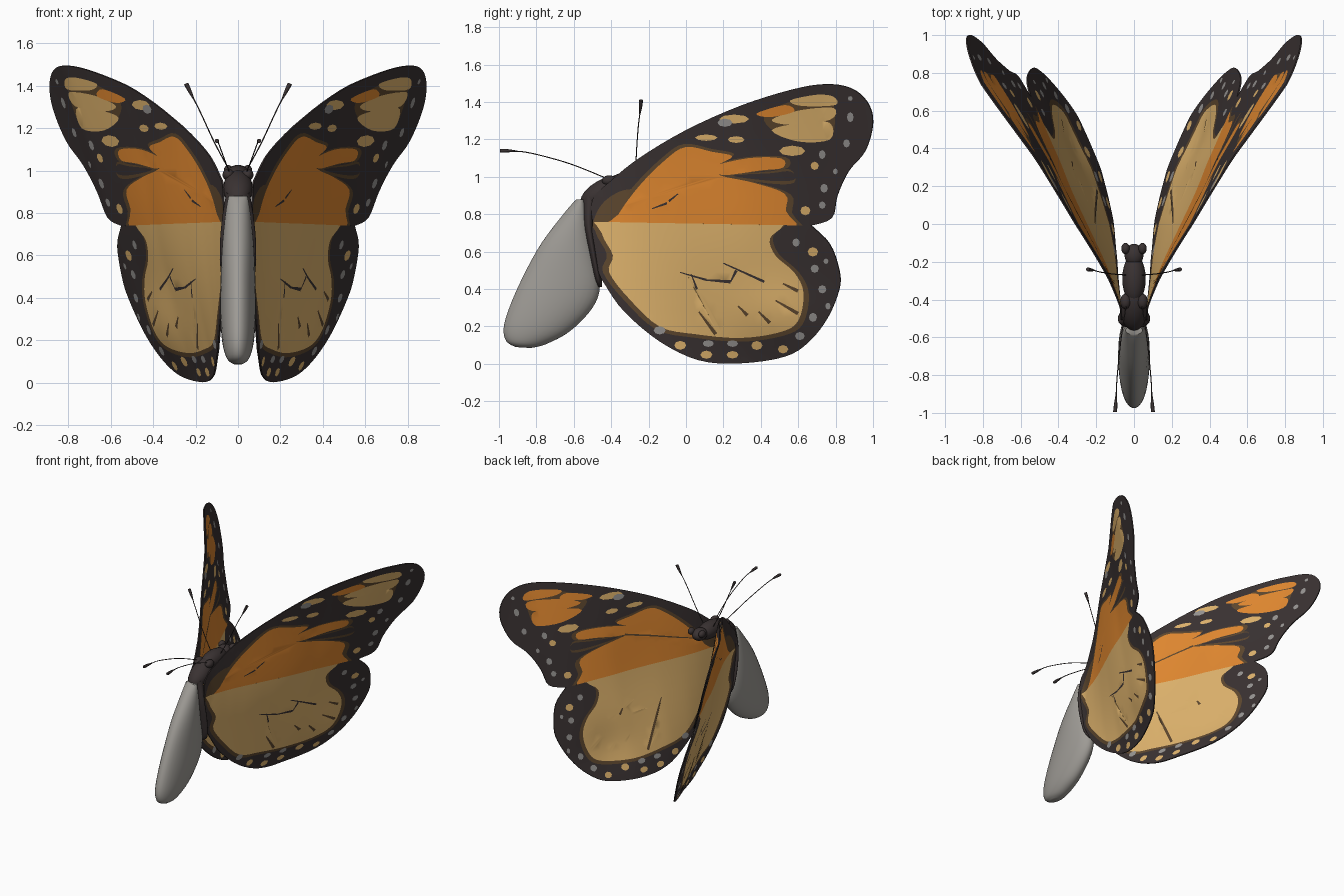
import bpy, bmesh, math
from mathutils import Vector
from mathutils.geometry import delaunay_2d_cdt

if "Cube" in bpy.data.objects:
    bpy.data.objects.remove(bpy.data.objects["Cube"])

def mat(name, r, g, b):
    m = bpy.data.materials.new(name)
    m.diffuse_color = (r, g, b, 1)
    m.use_nodes = True
    m.node_tree.nodes["Principled BSDF"].inputs["Base Color"].default_value = m.diffuse_color
    return m

MATS = [mat("dark_brown", .042, .032, .032), mat("rim_brown", .112, .064, .028),
        mat("orange", .76, .25, .03), mat("cream", .75, .46, .155), mat("spot_grey", .31, .30, .29)]
GREY = mat("abdomen_grey", .34, .325, .30)
DARK, BROWN, ORANGE, CREAM, SPOT = range(5)

def smooth(pts, closed=True, n=4):
    """Catmull-Rom through 2D or 3D points."""
    p, out, k = [Vector(q) for q in pts], [], len(pts)
    at = (lambda i: p[i % k]) if closed else (lambda i: p[max(0, min(k - 1, i))])
    for i in range(k if closed else k - 1):
        a, b, c, d = at(i - 1), at(i), at(i + 1), at(i + 2)
        for s in range(n):
            t = s / n
            out.append(.5 * (2 * b + (c - a) * t + (2 * a - 5 * b + 4 * c - d) * t * t + (3 * b - a - 3 * c + d) * t ** 3))
    return out if closed else out + [p[-1]]

def inside(q, poly):
    hit, j = False, len(poly) - 1
    for i in range(len(poly)):
        a, b = poly[i], poly[j]
        if (a.y > q.y) != (b.y > q.y) and q.x < (b.x - a.x) * (q.y - a.y) / (b.y - a.y) + a.x:
            hit = not hit
        j = i
    return hit

def oval(y, z, ry, rz):
    return [Vector((y + ry * math.cos(a * math.pi / 4), z + rz * math.sin(a * math.pi / 4))) for a in range(8)]

def streak(y0, z0, y1, z1, w):
    a, b = Vector((y0, z0)), Vector((y1, z1))
    n = Vector((a.y - b.y, b.x - a.x)).normalized() * w
    return [a - n * .4, b - n, b + n, a + n * .4]

def grow(poly, f):
    c = sum(poly, Vector((0, 0))) / len(poly)
    return [c + (q - c) * f for q in poly]

def lerp(table, v):
    for (a, fa), (b, fb) in zip(table, table[1:]):
        if v <= b or b == table[-1][0]:
            return fa + (fb - fa) * max(0, (v - a)) / (b - a)

LOW = [(-.45, .06), (-.2, .07), (0, .095), (.3, .17), (.58, .275), (.83, .39), (1.0, .51)]
HIGH = [(-.45, .07), (-.3, .145), (0, .33), (.34, .515), (.75, .785), (1.0, .90)]

def wing_x(y, z):
    lo = lerp(LOW, y)
    camber = .045 * math.exp(-((y - .22) / .4) ** 2 - ((z - .62) / .45) ** 2)
    camber += .035 * math.exp(-((y - .47) / .24) ** 2 - ((z - .24) / .18) ** 2)
    return lo + (lerp(HIGH, y) - lo) * z / 1.4 + camber

def finish(ob, mats, angle=40):
    for m in mats:
        ob.data.materials.append(m)
    bpy.ops.object.select_all(action='DESELECT')
    ob.select_set(True)
    bpy.context.view_layer.objects.active = ob
    bpy.ops.object.convert(target='MESH')
    bpy.ops.object.shade_smooth_by_angle(angle=math.radians(angle))

def link(name, data):
    ob = bpy.data.objects.new(name, data)
    bpy.context.collection.objects.link(ob)
    return ob

def wings(name, outline, patches):
    """Pair of curved wings; patches are (colour outside, colour inside, polygon), later ones on top."""
    # Subdivide the straight seam so that both wings bend alike along it
    a, b = outline[-1], outline[0]
    outline = outline + [a.lerp(b, i / 40) for i in range(1, 40)]
    pts, edges = [], []
    for loop in [outline] + [p[2] for p in patches]:
        s, k = len(pts), len(loop)
        pts += [Vector(q) for q in loop]
        edges += [(s + i, s + (i + 1) % k) for i in range(k)]
    for i in range(-14, 26):
        for j in range(0, 38):
            q = Vector((i * .04 + .013 * (j % 2), j * .04 + .011))
            if inside(q, outline):
                pts.append(q)
    vs, _, fs, *_ = delaunay_2d_cdt(pts, edges, [], 0, 1e-4)
    bm = bmesh.new()
    bv = [bm.verts.new((wing_x(v.x, v.y), v.x, v.y)) for v in vs]
    for f in fs:
        if inside(sum((vs[i] for i in f), Vector((0, 0))) / len(f), outline):
            bm.faces.new([bv[i] for i in f])
    bmesh.ops.delete(bm, geom=[v for v in bm.verts if not v.link_faces], context='VERTS')
    me = bpy.data.meshes.new(name)
    bm.to_mesh(me)
    ob = link(name, me)
    so = ob.modifiers.new("thick", 'SOLIDIFY')
    so.thickness, so.offset = .008, 0
    ob.modifiers.new("mirror", 'MIRROR').use_mirror_merge = False
    finish(ob, MATS)
    # Colour each face by the last patch that holds it, outside and inside apart
    boxes = [(min(q.x for q in p), max(q.x for q in p), min(q.y for q in p), max(q.y for q in p)) for *_, p in patches]
    for f in ob.data.polygons:
        side = int(f.normal.x * f.center.x < 0)
        c = (f.center - f.normal * .004).yz
        for patch, (y0, y1, z0, z1) in zip(patches, boxes):
            if patch[side] is not None and y0 < c.x < y1 and z0 < c.y < z1 and inside(c, patch[2]):
                f.material_index = patch[side]

def both(colour, polys):
    return [(colour, colour, p) for p in polys]

# Forewings
fore = smooth([(-.5, .76), (-.5, .88), (-.40, .98), (-.25, 1.10), (0, 1.25), (.29, 1.38), (.56, 1.465), (.74, 1.495),
               (.88, 1.475), (.97, 1.40), (1.0, 1.29), (.96, 1.14), (.87, 1.03), (.81, .90), (.78, .78), (.67, .74)], False)
orange = smooth([(-.40, .70), (-.36, .80), (-.25, .95), (-.11, 1.09), (0, 1.16), (.14, 1.135), (.25, 1.11), (.17, 1.06),
                 (.18, 1.01), (.36, .97), (.53, .91), (.535, .82), (.53, .70)])
bar = smooth([(.13, 1.05), (.33, 1.10), (.51, 1.10), (.52, 1.05), (.40, 1.035), (.2, 1.01)])
fp = both(BROWN, [smooth([(-.48, .70), (-.46, .84), (-.33, .93), (-.2, .9), (-.2, .72)]), grow(orange, 1.08), grow(bar, 1.15)])
fp += both(ORANGE, [orange, bar])
fp += both(BROWN, [smooth([(.22, 1.005), (.45, 1.03), (.56, 1.04), (.58, .97), (.45, .965)]),
                   smooth([(.42, 1.32), (.55, 1.40), (.77, 1.43), (.78, 1.22), (.6, 1.21), (.48, 1.24)])])
fp += both(DARK, [smooth([(.25, 1.007), (.45, 1.02), (.56, 1.03), (.58, .985), (.45, .98)])])
fp += [(CREAM, ORANGE, smooth(p)) for p in [[(.56, 1.41), (.70, 1.44), (.79, 1.43), (.80, 1.385), (.62, 1.38)],
                                            [(.46, 1.305), (.6, 1.355), (.79, 1.37), (.77, 1.305), (.56, 1.28)],
                                            [(.46, 1.25), (.62, 1.29), (.77, 1.29), (.77, 1.20), (.6, 1.19)]]]
fp += both(ORANGE, [smooth([(.38, 1.34), (.53, 1.385), (.58, 1.35), (.45, 1.32)])])
fp += [(DARK, None, streak(-.18, .83, -.10, .86, .006)), (DARK, None, streak(-.04, .91, -.09, .87, .006)),
       (None, BROWN, streak(-.34, .85, .2, 1.01, .007))]
fp += both(CREAM, [oval(*o) for o in [(.57, 1.14, .07, .028), (.26, 1.31, .08, .024), (.11, 1.21, .06, .017),
                                      (.27, 1.2, .045, .018), (.64, .82, .027, .025), (.69, 1.06, .022, .022)]])
fp += both(SPOT, [oval(*o) for o in [(.21, 1.29, .04, .022), (.88, 1.32, .018, .027), (.73, 1.12, .018, .024),
                                     (.86, 1.18, .018, .022), (.74, .94, .02, .024), (.73, .85, .018, .02),
                                     (.88, 1.42, .013, .013), (.8, 1.03, .013, .016)]])
wings("forewings", fore, fp)

# Hindwings
hind = smooth([(.67, .74), (.77, .64), (.82, .50), (.82, .40), (.76, .25), (.66, .12), (.53, .04), (.29, .004),
               (.07, .02), (-.14, .12), (-.33, .28), (-.43, .42), (-.47, .5), (-.5, .66), (-.5, .76)], False)
cream = smooth([(-.44, .84), (-.45, .70), (-.39, .58), (-.41, .49), (-.3, .345), (-.14, .2), (.05, .16), (.29, .14),
                (.5, .17), (.6, .23), (.63, .38), (.58, .49), (.48, .58), (.45, .67), (.52, .74), (.53, .84)])
hp = both(BROWN, [grow(cream, 1.06)]) + both(CREAM, [cream])
hp += [(DARK, None, streak(*s)) for s in [(-.03, .49, .11, .45, .006), (.1, .45, .24, .44, .009), (.24, .44, .27, .50, .008),
                                          (.2, .54, .42, .44, .007), (.03, .48, .06, .40, .006)]]
hp += [(None, BROWN, streak(*s)) for s in [(0, .5, .18, .17, .009), (.3, .5, .33, .46, .009)]]
hp += [(BROWN, None, streak(*s)) for s in [(.07, .28, .16, .16, .01), (.28, .31, .33, .26, .01), (.39, .28, .45, .22, .01),
                                           (.48, .34, .6, .27, .01), (.52, .43, .6, .39, .01)]]
hp += both(CREAM, [oval(*o) for o in [(.68, .60, .028, .025), (.52, .08, .028, .022), (.38, .10, .03, .024),
                                      (.25, .05, .032, .02), (.11, .05, .032, .022), (-.03, .10, .032, .024)]])
hp += both(SPOT, [oval(*o) for o in [(.73, .40, .022, .022), (.69, .51, .022, .022), (.59, .65, .02, .022), (.61, .15, .026, .022),
                                     (.68, .25, .022, .024), (.25, .11, .03, .018), (.12, .11, .03, .018),
                                     (-.14, .18, .032, .022), (.76, .31, .014, .018), (.75, .55, .013, .015)]])
wings("hindwings", hind, hp)

def loft(name, rings, m, n=32):
    """Skin over oval rings: front y, z, back y, z, half width."""
    bm = bmesh.new()
    loops = []
    for r in smooth(rings, False):
        f, b, w = Vector((0, r[0], r[1])), Vector((0, r[2], r[3])), r[4]
        loops.append([bm.verts.new((f + b) / 2 + (f - b) / 2 * math.cos(a) + Vector((w * math.sin(a), 0, 0)))
                      for a in (2 * math.pi * i / n for i in range(n))])
    for p, q in zip(loops, loops[1:]):
        for i in range(n):
            bm.faces.new((p[i], p[(i + 1) % n], q[(i + 1) % n], q[i]))
    bm.faces.new(loops[0])
    bm.faces.new(loops[-1])
    bmesh.ops.recalc_face_normals(bm, faces=bm.faces)
    me = bpy.data.meshes.new(name)
    bm.to_mesh(me)
    finish(link(name, me), [m], 50)

# Hanging abdomen and the dark strip behind it
loft("abdomen", [(-.585, .88, -.54, .88, .045), (-.64, .82, -.52, .76, .06), (-.77, .65, -.49, .60, .076),
                 (-.87, .47, -.46, .42, .083), (-.945, .30, -.50, .30, .083), (-.975, .19, -.62, .175, .073),
                 (-.96, .12, -.75, .105, .052), (-.91, .09, -.83, .085, .022)], GREY)
loft("abdomen_back", [(-.555, .88, -.47, .92, .055), (-.55, .75, -.49, .75, .078), (-.52, .60, -.475, .60, .086),
                      (-.49, .46, -.45, .45, .07), (-.47, .41, -.45, .41, .025)], MATS[DARK])

# Thorax, head, eyes and knobs
def ball(name, loc, size, tilt=0):
    bpy.ops.mesh.primitive_uv_sphere_add(segments=24, ring_count=14, location=loc, rotation=(tilt, 0, 0))
    ob = bpy.context.object
    ob.name, ob.scale = name, size
    finish(ob, [MATS[DARK]], 60)

ball("thorax", (0, -.45, .915), (.07, .13, .065), .55)
ball("upper_thorax", (0, -.29, .965), (.062, .13, .062))
ball("head", (0, -.165, .975), (.05, .06, .045))
for s, side in ((-1, "left"), (1, "right")):
    ball(side + "_eye", (s * .045, -.13, 1.0), (.022, .03, .026))
    ball(side + "_knob", (s * .045, -.41, .98), (.028, .04, .028))
    # Feelers: path points, clubbed at the tip
    for name, path in (("front_feeler", [(.04, -.42, .99), (.07, -.62, 1.07), (.09, -.82, 1.125), (.095, -.92, 1.138), (.1, -.995, 1.14)]),
                       ("top_feeler", [(.04, -.27, 1.0), (.11, -.265, 1.13), (.175, -.255, 1.27), (.215, -.245, 1.35), (.245, -.24, 1.41)])):
        cu = bpy.data.curves.new(side + "_" + name, 'CURVE')
        cu.dimensions, cu.bevel_depth, cu.bevel_resolution, cu.use_fill_caps = '3D', .01, 2, True
        pts = smooth(path, False)
        sp = cu.splines.new('POLY')
        sp.points.add(len(pts) - 1)
        for i, p in enumerate(pts):
            t = i / (len(pts) - 1)
            sp.points[i].co = (s * p.x, p.y, p.z, 1)
            sp.points[i].radius = .28 if t < .7 else .28 + .75 * math.sin(min(1, (t - .7) / .25) * math.pi / 2)
        finish(link(side + "_" + name, cu), [MATS[DARK]], 60)
